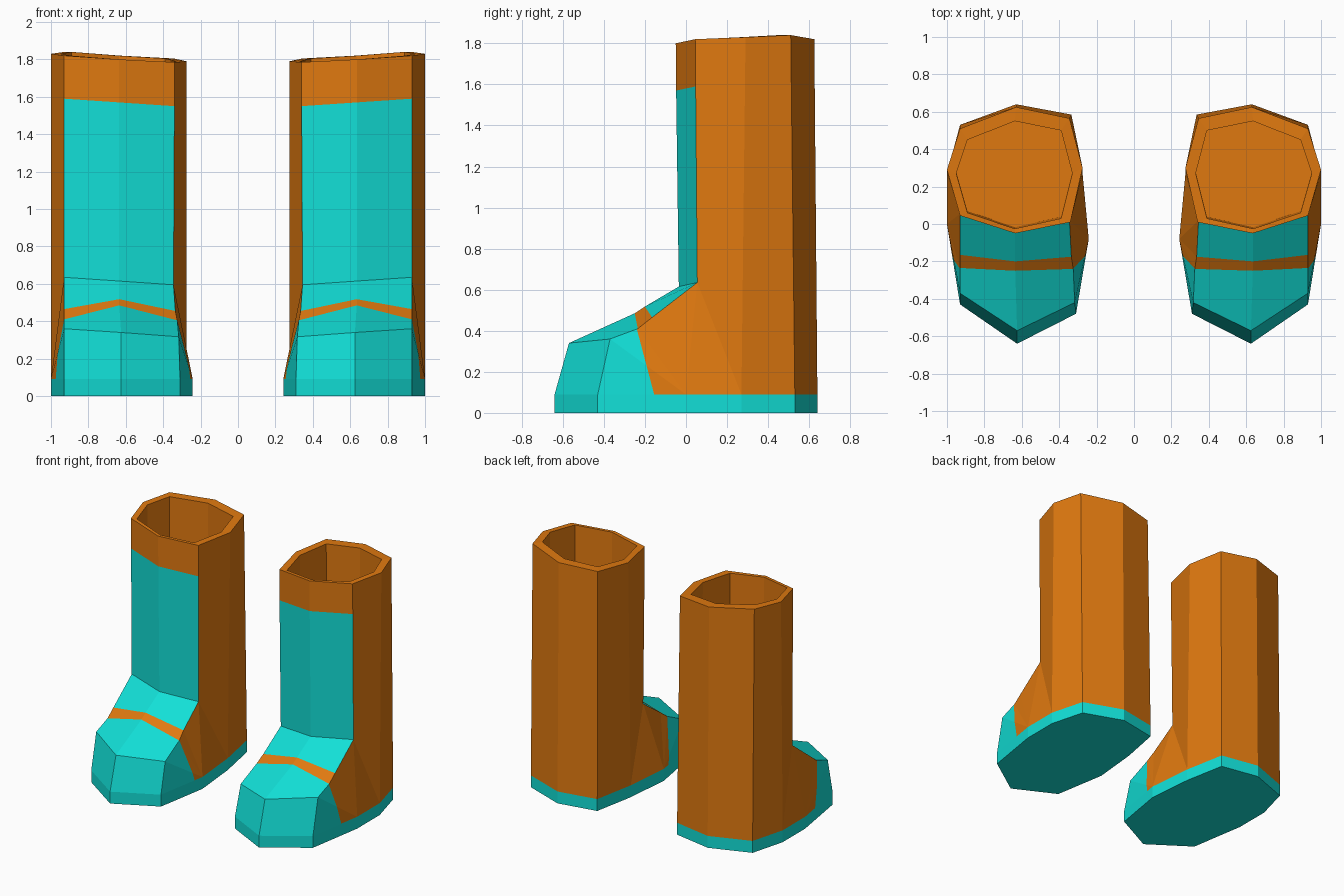
import bpy, bmesh
from mathutils import Vector

cube = bpy.data.objects.get("Cube")
if cube:
    bpy.data.objects.remove(cube, do_unlink=True)


def material(name, rgb):
    m = bpy.data.materials.new(name)
    m.use_nodes = True
    col = (*rgb, 1.0)
    m.diffuse_color = col
    m.node_tree.nodes["Principled BSDF"].inputs["Base Color"].default_value = col
    return m


MATS = [material("orange", (0.74, 0.19, 0.005)),
        material("turquoise", (0.006, 0.74, 0.68))]
ORANGE, TEAL = 0, 1

# Columns run round the boot: outer front, front, inner front, inner side, back x3, outer side
TOP = [(.93, .045, 1.82), (.635, -.05, 1.80), (.34, .01, 1.785), (.275, .30, 1.79),
       (.345, .565, 1.805), (.63, .625, 1.82), (.93, .51, 1.84), (1.0, .29, 1.83)]
HOLE = [(.89, .06), (.637, -.025), (.39, .03), (.33, .27),
        (.39, .50), (.637, .55), (.89, .45), (.95, .27)]

# Front panel rows from the cuff down to the toe cap: outer, middle, inner
FRONT = [[(.93, .047, 1.59), (.635, -.048, 1.57), (.34, .012, 1.55)],
         [(.93, .055, .635), (.635, -.035, .615), (.345, .02, .595)],
         [(.93, -.165, .465), (.635, -.20, .518), (.335, -.175, .455)],
         [(.93, -.235, .41), (.635, -.25, .485), (.325, -.24, .405)],
         [(.93, -.37, .36), (.625, -.57, .34), (.317, -.42, .317)]]
ROW_COLOURS = [ORANGE, TEAL, TEAL, ORANGE, TEAL, TEAL]

# Sole outline: toe x3, inner flare, inner side, back x3, outer side, outer flare
SOLE = [(.93, -.43), (.625, -.64), (.31, -.48), (.242, -.08), (.275, .27),
        (.335, .585), (.63, .64), (.93, .53), (1.0, .27), (1.0, 0.0)]
SOLE_Z = .09
FLOOR_Z = .6


def build_boot(name, sign):
    bm = bmesh.new()

    def ring(points):
        return [bm.verts.new((sign * x, y, z)) for x, y, z in points]

    def face(verts, mat):
        f = bm.faces.new(verts)
        f.material_index = mat
        return f

    def band(a, b, mat):
        n = len(a)
        for i in range(n):
            j = (i + 1) % n
            face([a[i], a[j], b[j], b[i]], mat)

    top = ring(TOP)
    rows = [top[:3]] + [ring(r) for r in FRONT]
    upper = ring([(x, y, SOLE_Z) for x, y in SOLE])
    lower = ring([(x, y, 0) for x, y in SOLE])
    rows.append(upper[:3])

    # Front of shaft, instep and toe cap
    for r, mat in enumerate(ROW_COLOURS):
        for c in (0, 1):
            face([rows[r][c], rows[r][c + 1], rows[r + 1][c + 1], rows[r + 1][c]], mat)

    # Back of shaft
    for i in range(3, 7):
        face([top[i], top[i + 1], upper[i + 2], upper[i + 1]], ORANGE)

    # Sides: shaft strip, heel wedge and foot fan
    foot = []
    for c, t, side, flare in ((0, 7, 8, 9), (2, 3, 4, 3)):
        col = [r[c] for r in rows]
        face([col[0], col[1], col[2], upper[side], top[t]], ORANGE)
        face([col[2], upper[flare], upper[side]], ORANGE)
        for a, b in zip(col[2:-1], col[3:]):
            foot.append(face([a, b, upper[flare]], ORANGE))

    # Sole
    band(upper, lower, TEAL)
    face(lower, TEAL)

    # Rim, lining and inside floor
    rim = ring([(x, y, t[2]) for (x, y), t in zip(HOLE, TOP)])
    floor = ring([(x, y + .008, FLOOR_Z) for x, y in HOLE])
    band(top, rim, ORANGE)
    band(rim, floor, ORANGE)
    face(floor, ORANGE)

    # Toe colour boundary cut across the foot sides
    point, normal = Vector((0, -.24, .41)), Vector((0, .32, .085)).normalized()
    geom = set(foot)
    for f in foot:
        geom.update(f.edges)
        geom.update(f.verts)
    cut = bmesh.ops.bisect_plane(bm, geom=list(geom), dist=1e-4,
                                 plane_co=point, plane_no=normal)
    for f in {g for g in cut["geom"] if isinstance(g, bmesh.types.BMFace)} | set(foot):
        if f.is_valid and (f.calc_center_median() - point).dot(normal) < 0:
            f.material_index = TEAL

    bmesh.ops.recalc_face_normals(bm, faces=bm.faces[:])
    mesh = bpy.data.meshes.new(name)
    bm.to_mesh(mesh)
    bm.free()
    for m in MATS:
        mesh.materials.append(m)
    bpy.context.scene.collection.objects.link(bpy.data.objects.new(name, mesh))


build_boot("left_boot", 1)
build_boot("right_boot", -1)
